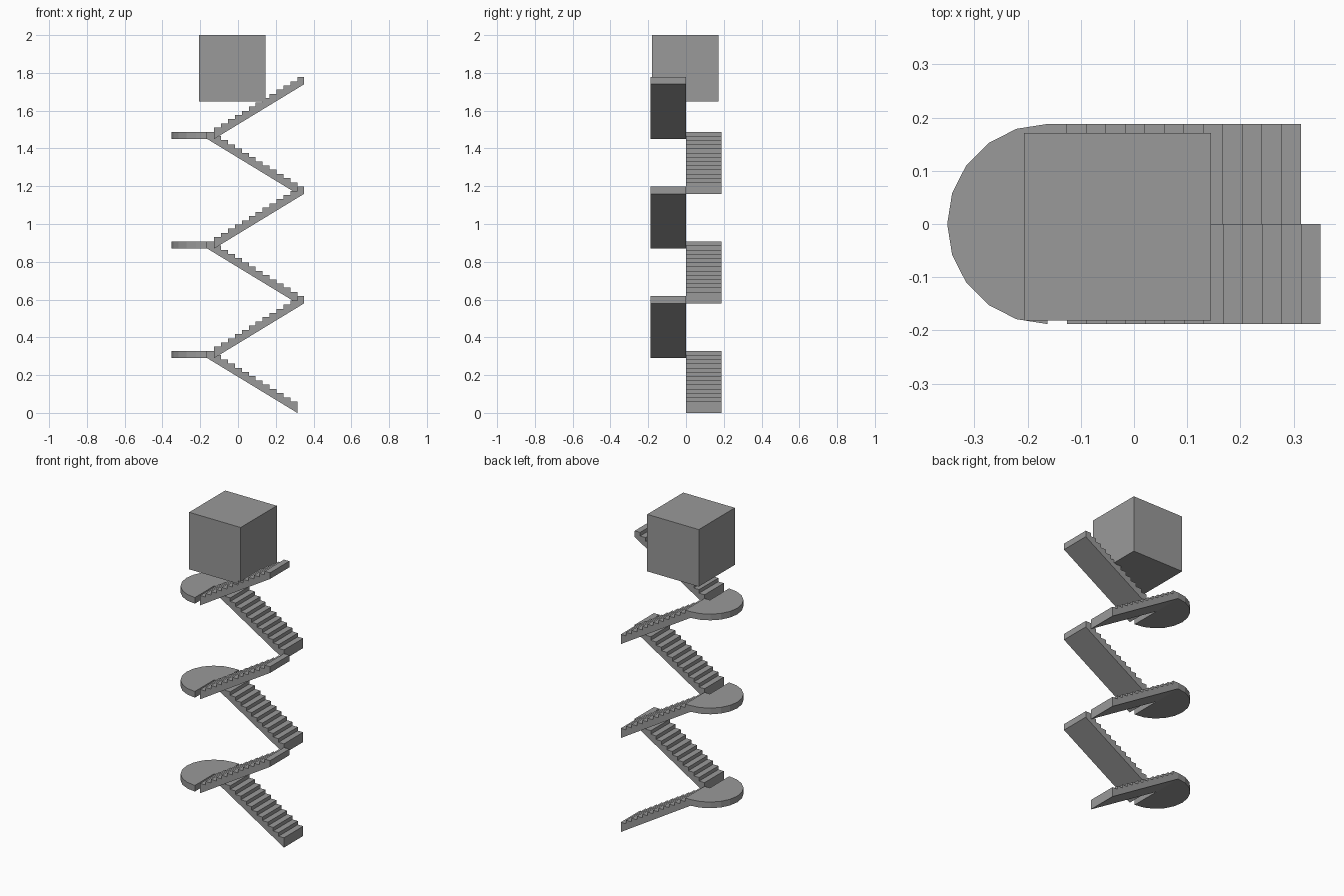
import bpy, bmesh, math
from mathutils import Vector

if "Cube" in bpy.data.objects:
    bpy.data.objects.remove(bpy.data.objects["Cube"])

STEPS, RUN, STOREY = 13, 0.03668, 0.58
RISE = STOREY / (2 * STEPS)
THICK, WIDTH = 0.038, 0.188
LANDING_X = -0.163

# dark grey shared by every part
grey = bpy.data.materials.new("dark_grey")
grey.diffuse_color = (0.32, 0.32, 0.32, 1)
grey.use_nodes = True
grey.node_tree.nodes["Principled BSDF"].inputs["Base Color"].default_value = grey.diffuse_color


def extruded(name, points, offset):
    """Extrude a flat outline along an offset into a closed solid."""
    bm = bmesh.new()
    face = bm.faces.new([bm.verts.new(p) for p in points])
    geom = bmesh.ops.extrude_face_region(bm, geom=[face])["geom"]
    moved = [g for g in geom if isinstance(g, bmesh.types.BMVert)]
    bmesh.ops.translate(bm, verts=moved, vec=Vector(offset))
    bmesh.ops.recalc_face_normals(bm, faces=bm.faces)
    mesh = bpy.data.meshes.new(name)
    bm.to_mesh(mesh)
    bm.free()
    mesh.materials.append(grey)
    obj = bpy.data.objects.new(name, mesh)
    bpy.context.collection.objects.link(obj)
    return obj


def flight(name, x, y, z, direction):
    """Sawtooth treads on a sloped flat underside."""
    pts = [(x, y, z)]
    for i in range(STEPS):
        top = z + THICK + (i + 1) * RISE
        pts.append((x + direction * i * RUN, y, top))
        pts.append((x + direction * (i + 1) * RUN, y, top))
    pts.append((x + direction * STEPS * RUN, y, z + STEPS * RISE))
    return extruded(name, pts, (0, WIDTH, 0))


for s in range(3):
    z = s * STOREY
    mid = z + STOREY / 2
    # back flight climbs towards -x, front flight climbs back towards +x
    flight(f"lower_flight_{s + 1}", LANDING_X + STEPS * RUN, 0, z, -1)
    flight(f"upper_flight_{s + 1}", LANDING_X + RUN, -WIDTH, mid, 1)
    # half-round landing with ten sides
    arc = [math.radians(90 + 18 * i) for i in range(11)]
    extruded(f"landing_{s + 1}",
             [(LANDING_X + WIDTH * math.cos(a), WIDTH * math.sin(a), mid) for a in arc],
             (0, 0, THICK))

# cube above the stairs
bpy.ops.mesh.primitive_cube_add(size=0.352, location=(-0.031, -0.005, 2 - 0.176))
cube = bpy.context.object
cube.name = "top_cube"
cube.data.materials.append(grey)
